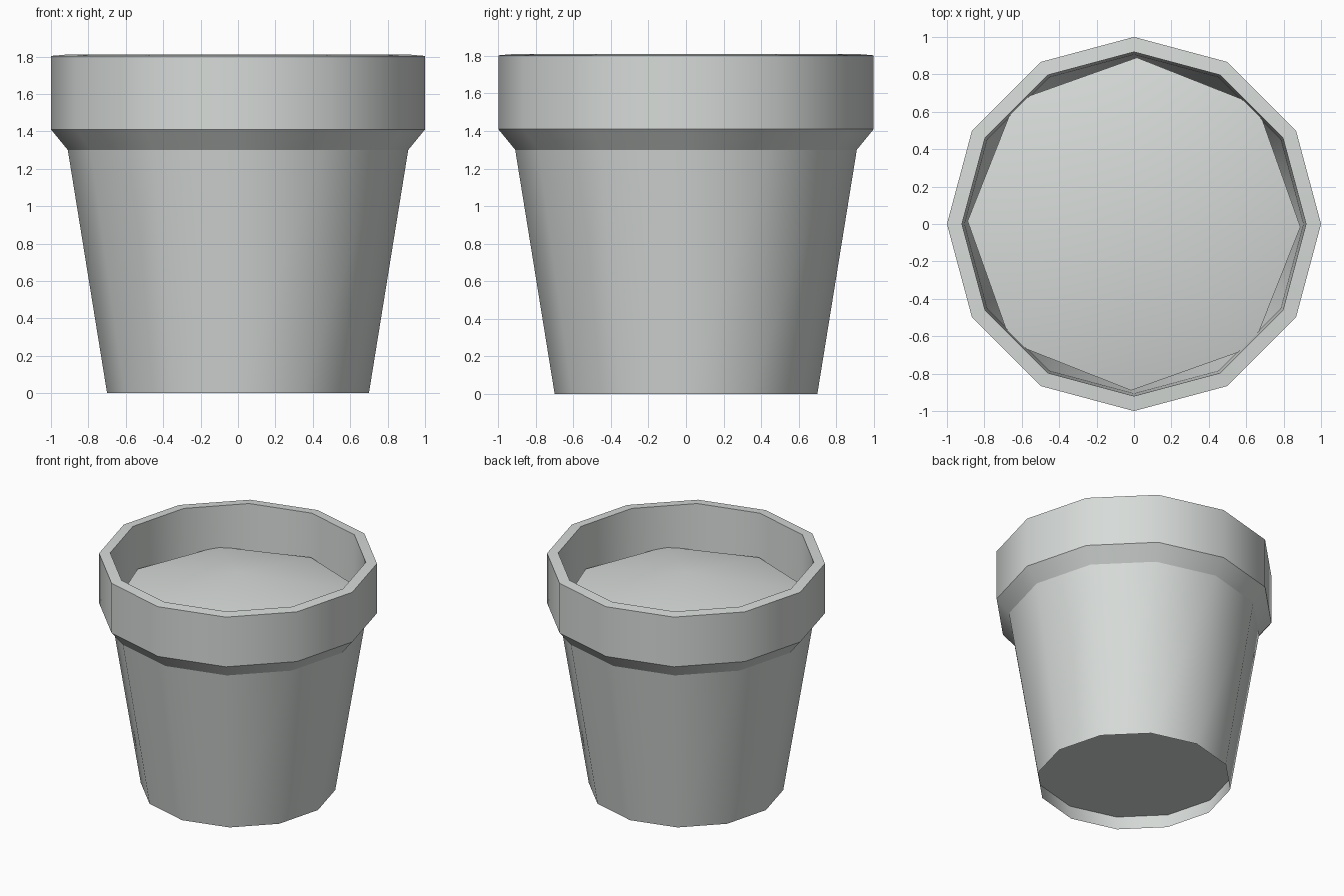
import bpy
import bmesh
from math import cos, sin, tau, radians

cube = bpy.data.objects.get("Cube")
if cube:
    bpy.data.objects.remove(cube, do_unlink=True)

# One flat grey for the whole pot
grey = bpy.data.materials.new("pale_grey")
grey.use_nodes = True
colour = (0.68, 0.71, 0.69, 1)
grey.diffuse_color = colour
grey.node_tree.nodes["Principled BSDF"].inputs["Base Color"].default_value = colour


def lathe(name, profile, sides, twist=0.0, bulge=1.0):
    """Spin (radius, height) points around z; hoops stay sharp, the sides are smooth.
    Every second corner is pushed out by the bulge factor."""
    bm = bmesh.new()
    rings = []
    for r, z in profile:
        if r == 0:
            rings.append([bm.verts.new((0, 0, z))] * sides)
            continue
        ring = []
        for i in range(sides):
            a = tau * i / sides + twist
            reach = r * (bulge if i % 2 else 1)
            ring.append(bm.verts.new((reach * cos(a), reach * sin(a), z)))
        rings.append(ring)
    for low, high in zip(rings, rings[1:]):
        for i in range(sides):
            j = (i + 1) % sides
            corners = dict.fromkeys((low[i], low[j], high[j], high[i]))
            bm.faces.new(list(corners)).smooth = True
    for e in bm.edges:
        a, b = e.verts
        e.smooth = abs(a.co.z - b.co.z) > 0.001
    mesh = bpy.data.meshes.new(name)
    bm.to_mesh(mesh)
    bm.free()
    mesh.materials.append(grey)
    obj = bpy.data.objects.new(name, mesh)
    bpy.context.collection.objects.link(obj)


# Thin tapered wall with a flared collar folded back inside
lathe("pot_wall", [(0.70, 0), (0.91, 1.30), (1, 1.41), (1, 1.803),
                   (0.92, 1.81), (0.905, 1.31)], 12)

# Floor set a little above the foot of the wall
lathe("pot_floor", [(0, 0.11), (0.715, 0.11)], 12)

# Low mound of soil with fewer sides than the pot, turned slightly
lathe("soil_mound", [(0.89, 1.475), (0, 1.69)], 8, radians(-1), 1.028)
